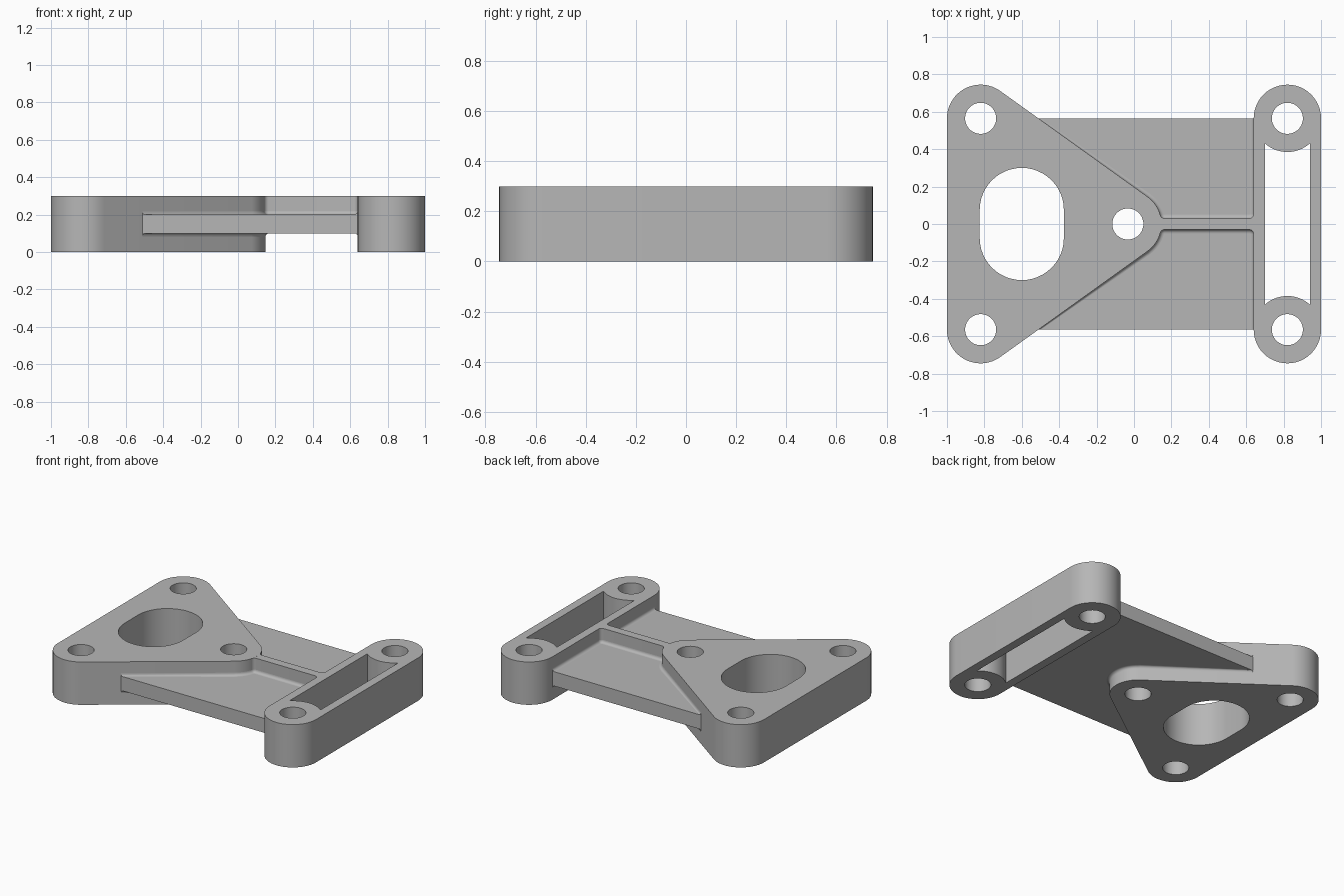
import bpy, bmesh
from math import sin, cos, pi, radians, degrees, atan2, sqrt
from mathutils import Vector

if "Cube" in bpy.data.objects:
    bpy.data.objects.remove(bpy.data.objects["Cube"])

HEIGHT, BOSS, HOLE = 0.3, 0.18, 0.083
BOLT_X, BOLT_Y, TIP_X = 0.82, 0.565, -0.033
WEB_LOW, WEB_TOP = 0.1, 0.2
RIB, CORNER, COVE = 0.03, 0.025, 0.02
BLOCK_X = BOLT_X - BOSS

grey = bpy.data.materials.new("plain grey")
grey.use_nodes = True
colour = (0.47, 0.47, 0.47, 1)
grey.diffuse_color = colour
grey.node_tree.nodes["Principled BSDF"].inputs["Base Color"].default_value = colour


def arc(x, y, r, start, end, steps=24):
    """Points on an arc, angles in degrees."""
    angles = [radians(start + (end - start) * i / steps) for i in range(steps + 1)]
    return [(x + r * cos(a), y + r * sin(a)) for a in angles]


def circle(x, y, r):
    return arc(x, y, r, 0, 360, 56)[:-1]


def mirror(points):
    return [(x, -y) for x, y in reversed(points)]


def finish(name, bm):
    bmesh.ops.recalc_face_normals(bm, faces=bm.faces)
    mesh = bpy.data.meshes.new(name)
    bm.to_mesh(mesh)
    bm.free()
    mesh.materials.append(grey)
    obj = bpy.data.objects.new(name, mesh)
    bpy.context.collection.objects.link(obj)
    bpy.ops.object.select_all(action="DESELECT")
    obj.select_set(True)
    bpy.context.view_layer.objects.active = obj
    bpy.ops.object.shade_smooth_by_angle(angle=radians(35))


def plate(name, outline, holes, low, high):
    """Extrude an outline with holes between two heights."""
    bm = bmesh.new()
    for loop in [outline] + holes:
        verts = [bm.verts.new((x, y, low)) for x, y in loop]
        for i, v in enumerate(verts):
            bm.edges.new((v, verts[i - 1]))
    bmesh.ops.triangle_fill(bm, edges=bm.edges[:], use_beauty=True, normal=(0, 0, 1))
    ext = bmesh.ops.extrude_face_region(bm, geom=bm.faces[:])
    top = [g for g in ext["geom"] if isinstance(g, bmesh.types.BMVert)]
    bmesh.ops.translate(bm, verts=top, vec=(0, 0, high - low))
    finish(name, bm)


def cove(name, path, z, up, flip=False):
    """Sweep a concave fillet along the left side of a path."""
    section = [(-0.005, -0.005)]
    for i in range(7):
        a = i / 6 * pi / 2
        section.append((COVE * (1 - sin(a)), COVE * (1 - cos(a))))
    points = [Vector(p) for p in path]
    bm = bmesh.new()
    rings = []
    for i, p in enumerate(points):
        d = (points[min(i + 1, len(points) - 1)] - points[max(i - 1, 0)]).normalized()
        side = Vector((-d.y, d.x))
        ring = []
        for out, rise in section:
            q = p + side * out
            y = max(-BOLT_Y, min(BOLT_Y, q.y))
            ring.append(bm.verts.new((q.x, -y if flip else y, z + up * rise)))
        rings.append(ring)
    for a, b in zip(rings, rings[1:]):
        for j in range(len(section)):
            bm.faces.new((a[j - 1], a[j], b[j], b[j - 1]))
    bm.faces.new(rings[0])
    bm.faces.new(rings[-1])
    finish(name, bm)


# Triangular flange with three bolt holes and an oblong opening
slope = degrees(atan2(TIP_X + BOLT_X, BOLT_Y))
flange = (arc(TIP_X, 0, BOSS, -slope, slope)
          + arc(-BOLT_X, BOLT_Y, BOSS, slope, 180)
          + arc(-BOLT_X, -BOLT_Y, BOSS, 180, 360 - slope))
opening = arc(-0.6, 0.075, 0.225, 0, 180) + arc(-0.6, -0.075, 0.225, 180, 360)
plate("triangular_flange", flange,
      [circle(-BOLT_X, BOLT_Y, HOLE), circle(-BOLT_X, -BOLT_Y, HOLE),
       circle(TIP_X, 0, HOLE), opening], 0, HEIGHT)

# End block with two bolt holes and a slot cut around the bosses
block = (arc(BOLT_X, BOLT_Y, BOSS, 0, 180)
         + arc(BOLT_X, -BOLT_Y, BOSS, 180, 360))
half = degrees(atan2(0.12, sqrt(BOSS ** 2 - 0.12 ** 2)))
slot_end = arc(BOLT_X, BOLT_Y, BOSS, 270 - half, 270 + half)
plate("end_block", block,
      [circle(BOLT_X, BOLT_Y, HOLE), circle(BOLT_X, -BOLT_Y, HOLE),
       slot_end + mirror(slot_end)], 0, HEIGHT)

# Thin web joining the flange to the block
web_side = [(BLOCK_X + 0.02, BOLT_Y), (-0.52, BOLT_Y), (0.06, 0.14)]
plate("web", web_side + [(0.1, 0)] + mirror(web_side), [], WEB_LOW, WEB_TOP)

# Central rib, flared into its neighbours
flare_y = RIB + CORNER
reach = BOSS + CORNER
flare_x = TIP_X + sqrt(reach ** 2 - flare_y ** 2)
touch = degrees(atan2(flare_y, flare_x - TIP_X))
rib_side = (arc(flare_x, flare_y, CORNER, 180 + touch, 270, 8)
            + arc(BLOCK_X - CORNER, flare_y, CORNER, 270, 360, 8))
tip_edge = arc(TIP_X, 0, BOSS, -touch, touch, 12)[1:-1]
plate("rib", rib_side + mirror(rib_side) + tip_edge, [], WEB_TOP - 0.01, HEIGHT)

# Fillets around both upper pockets
edge_start = (-BOLT_X + BOSS * cos(radians(slope)), BOLT_Y + BOSS * sin(radians(slope)))
edge_end = (TIP_X + BOSS * cos(radians(slope)), BOSS * sin(radians(slope)))
t = (edge_start[1] - BOLT_Y) / (edge_start[1] - edge_end[1])
edge_meet = (edge_start[0] + t * (edge_end[0] - edge_start[0]), BOLT_Y)
pocket = ([edge_meet] + arc(TIP_X, 0, BOSS, slope, touch, 12)[:-1]
          + rib_side + [(BLOCK_X, BOLT_Y)])
cove("left_pocket_fillet", pocket, WEB_TOP, 1)
cove("right_pocket_fillet", pocket, WEB_TOP, 1, flip=True)

# Fillets under the web
under = [edge_meet] + arc(TIP_X, 0, BOSS, slope, -slope) + [(edge_meet[0], -BOLT_Y)]
cove("flange_under_fillet", under, WEB_LOW, -1)
cove("block_under_fillet", [(BLOCK_X, -BOLT_Y), (BLOCK_X, BOLT_Y)], WEB_LOW, -1)
